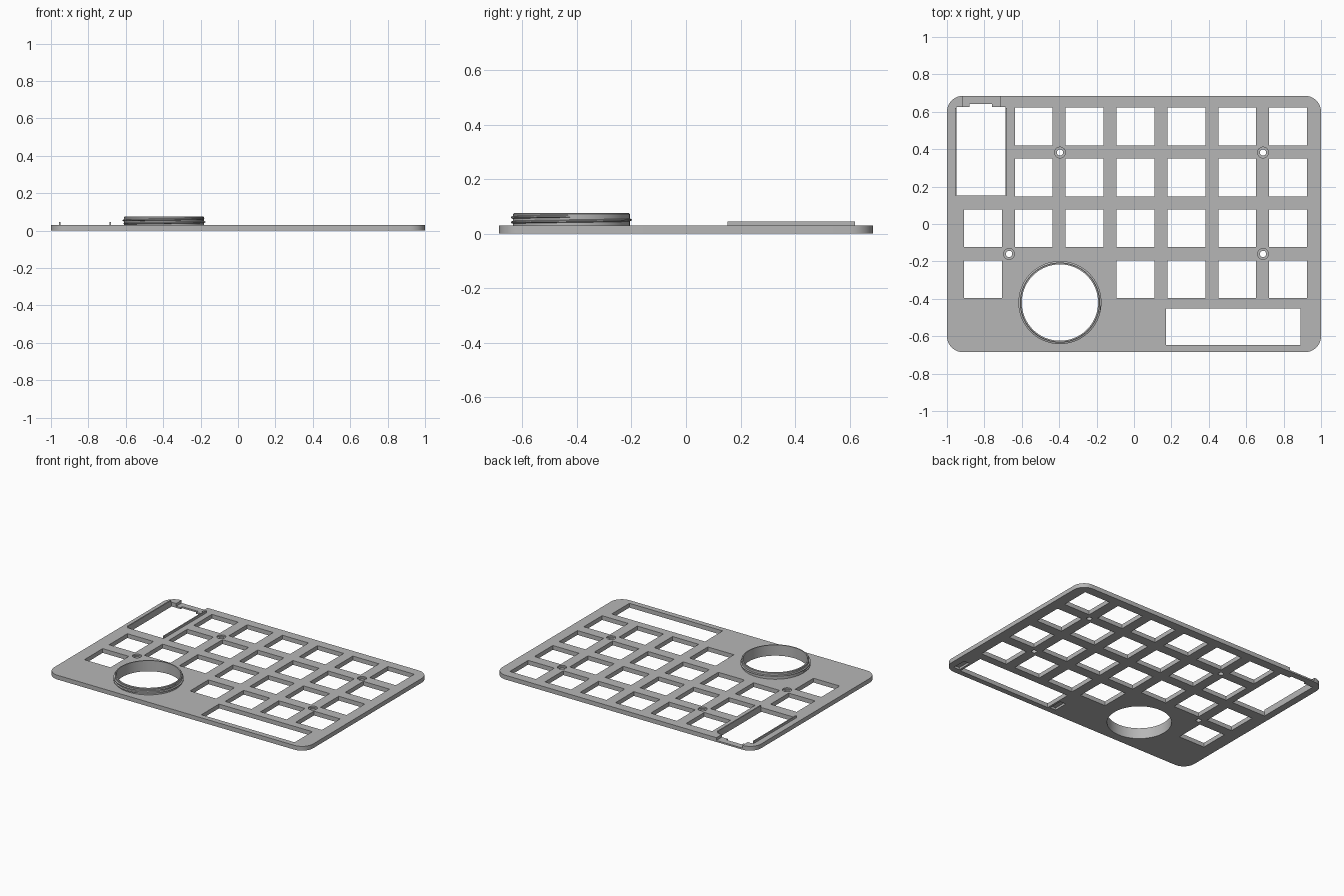
import bpy, bmesh, math
from mathutils import Matrix, Vector

old = bpy.data.objects.get("Cube")
if old:
    bpy.data.objects.remove(old, do_unlink=True)

T = 0.03                      # plate thickness
RING = Vector((-0.396, -0.42, 0))
RING_IN, RING_OUT, RING_TOP = 0.204, 0.214, 0.075

grey = bpy.data.materials.new("plain grey")
grey.use_nodes = True
colour = (0.47, 0.47, 0.47, 1)
grey.diffuse_color = colour
grey.node_tree.nodes["Principled BSDF"].inputs["Base Color"].default_value = colour


def add_box(bm, x0, x1, y0, y1, z0, z1):
    mat = Matrix.Translation(((x0 + x1) / 2, (y0 + y1) / 2, (z0 + z1) / 2))
    mat = mat @ Matrix.Diagonal((x1 - x0, y1 - y0, z1 - z0, 1))
    return bmesh.ops.create_cube(bm, size=1, matrix=mat)["verts"]


def add_cylinder(bm, x, y, r, z0, z1, n=32):
    bmesh.ops.create_cone(bm, cap_ends=True, segments=n, radius1=r, radius2=r,
                          depth=z1 - z0, matrix=Matrix.Translation((x, y, (z0 + z1) / 2)))


def make_object(name, bm):
    bmesh.ops.recalc_face_normals(bm, faces=bm.faces)
    mesh = bpy.data.meshes.new(name)
    bm.to_mesh(mesh)
    bm.free()
    mesh.materials.append(grey)
    obj = bpy.data.objects.new(name, mesh)
    bpy.context.collection.objects.link(obj)
    return obj


def activate(obj):
    bpy.ops.object.select_all(action='DESELECT')
    obj.select_set(True)
    bpy.context.view_layer.objects.active = obj


def cut(target, bm):
    cutter = make_object("cutter", bm)
    cutter.hide_render = True
    mod = target.modifiers.new("cut", 'BOOLEAN')
    mod.operation, mod.solver, mod.object = 'DIFFERENCE', 'EXACT', cutter
    activate(target)
    bpy.ops.object.modifier_apply(modifier=mod.name)
    bpy.data.objects.remove(cutter, do_unlink=True)


def smooth(obj):
    activate(obj)
    bpy.ops.object.shade_smooth_by_angle(angle=math.radians(30))


# Plate with rounded corners
bm = bmesh.new()
add_box(bm, -1, 1, -0.685, 0.685, 0, T)
corners = [e for e in bm.edges if abs(e.verts[0].co.z - e.verts[1].co.z) > 0.01]
bmesh.ops.bevel(bm, geom=corners, offset=0.085, segments=10, profile=0.5, affect='EDGES')
plate = make_object("key_plate", bm)

# Through cuts: key grid, long slot, screen opening, ring bore, screw holes
PITCH, HALF = 0.272, 0.101
SCREWS = [(-0.396, 0.382), (0.69, 0.382), (-0.668, -0.16), (0.69, -0.16)]
bm = bmesh.new()
for col in range(7):
    for row in range(4):
        if (col == 0 and row < 2) or (row == 3 and col in (1, 2)):
            continue
        x, y = -0.808 + PITCH * col, 0.521 - PITCH * row
        add_box(bm, x - HALF, x + HALF, y - HALF, y + HALF, -0.1, 0.1)
add_box(bm, 0.17, 0.89, -0.647, -0.452, -0.1, 0.1)
add_box(bm, -0.95, -0.687, 0.152, 0.625, -0.1, 0.1)
add_cylinder(bm, RING.x, RING.y, RING_IN, -0.1, 0.1, 96)
for x, y in SCREWS:
    add_cylinder(bm, x, y, 0.017, -0.1, 0.1)
cut(plate, bm)

# Partial cuts: cable groove, screw seats, stabiliser pockets underneath
bm = bmesh.new()
add_box(bm, -0.915, -0.715, 0.6, 0.8, 0.011, 0.1)
for x, y in SCREWS:
    add_cylinder(bm, x, y, 0.029, 0.02, 0.1)
for x in (0.11, 0.905):
    add_box(bm, x, x + 0.045, -0.64, -0.54, -0.1, 0.015)
cut(plate, bm)

# Connector notch at the top of the screen opening
bm = bmesh.new()
add_box(bm, -0.88, -0.76, 0.6, 0.642, -0.1, 0.1)
cut(plate, bm)
smooth(plate)

# Screen rails either side of the opening
for name, x in (("right_screen_rail", -0.958), ("left_screen_rail", -0.687)):
    bm = bmesh.new()
    add_box(bm, x, x + 0.008, 0.152, 0.62, T - 0.002, 0.045)
    make_object(name, bm)

# Ring collar: swept wall profile
N = 96
bm = bmesh.new()
profile = [(RING_IN, T), (RING_OUT, T), (RING_OUT, RING_TOP - 0.003),
           (RING_OUT - 0.003, RING_TOP), (RING_IN, RING_TOP)]
loops = []
for i in range(N):
    a = 2 * math.pi * i / N
    loops.append([bm.verts.new(RING + Vector((r * math.cos(a), r * math.sin(a), z)))
                  for r, z in profile])
for i in range(N):
    p, q = loops[i], loops[(i + 1) % N]
    for j in range(len(profile)):
        k = (j + 1) % len(profile)
        bm.faces.new((p[j], q[j], q[k], p[k]))
smooth(make_object("ring_collar", bm))

# Helical thread winding down the outside of the collar
bm = bmesh.new()
steps = int(N * 1.5)
loops = []
for i in range(steps + 1):
    a = -2 * math.pi * i / N
    z = 0.064 - 0.018 * i / N
    grow = min(1, i / 4, (steps - i) / 4)
    section = [(RING_OUT - 0.002, -0.006), (RING_OUT + 0.008 * grow, -0.002),
               (RING_OUT + 0.008 * grow, 0.002), (RING_OUT - 0.002, 0.006)]
    loops.append([bm.verts.new(RING + Vector((r * math.cos(a), r * math.sin(a), z + dz)))
                  for r, dz in section])
for p, q in zip(loops, loops[1:]):
    for j in range(4):
        k = (j + 1) % 4
        bm.faces.new((p[j], q[j], q[k], p[k]))
bm.faces.new(loops[0])
bm.faces.new(loops[-1])
smooth(make_object("ring_thread", bm))
